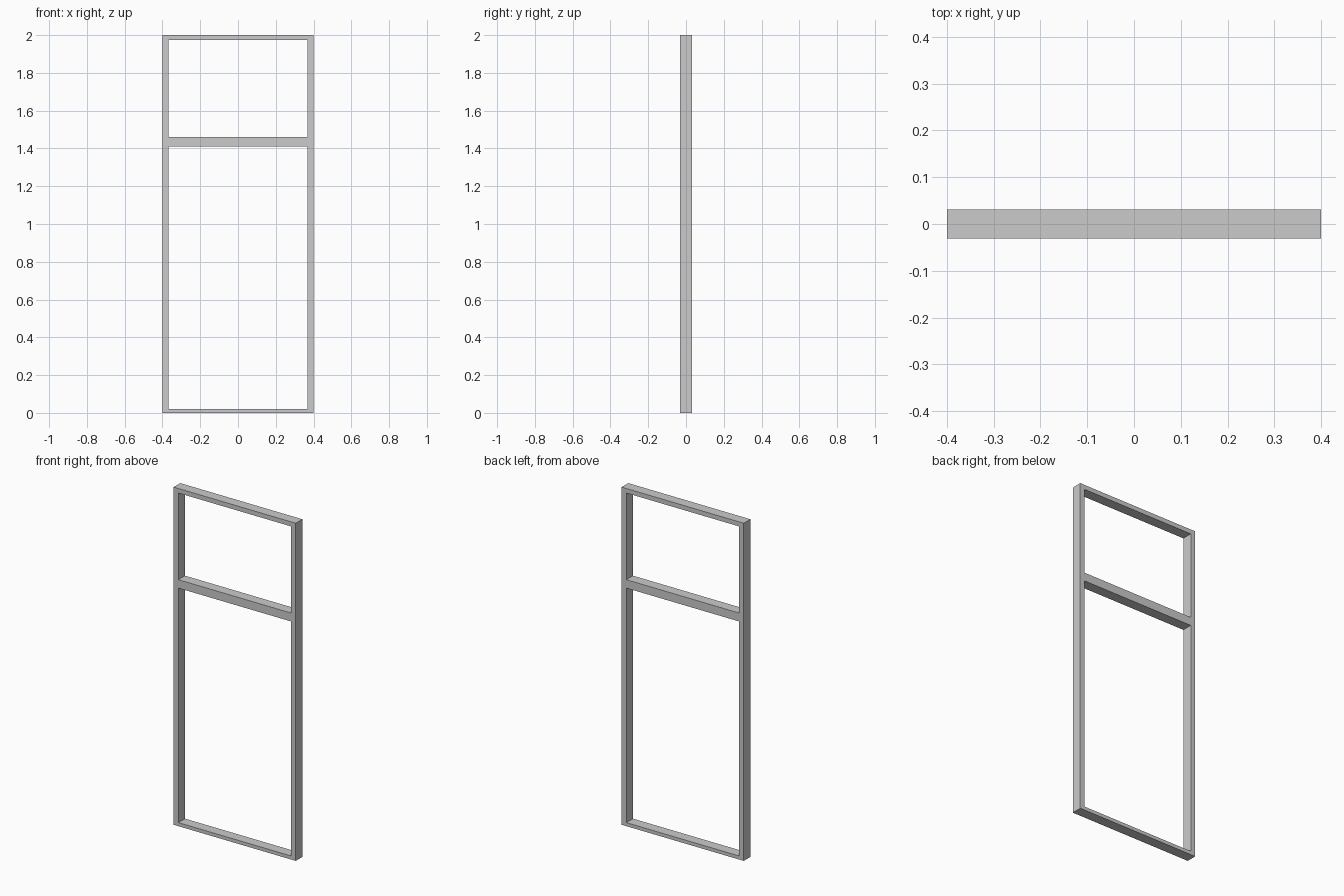
import bpy, bmesh

if "Cube" in bpy.data.objects:
    bpy.data.objects.remove(bpy.data.objects["Cube"])

DEPTH = 0.062
xs = [-0.4, -0.369, 0.369, 0.4]             # stile edges
zs = [0.0, 0.021, 1.41, 1.46, 1.973, 2.0]   # sill, transom and head edges

bm = bmesh.new()

# Front face of the frame: a grid of cells with the two openings left out
grid = [[bm.verts.new((x, -DEPTH / 2, z)) for x in xs] for z in zs]
for r in range(len(zs) - 1):
    for c in range(len(xs) - 1):
        if c == 1 and r in (1, 3):
            continue
        bm.faces.new((grid[r][c], grid[r][c + 1], grid[r + 1][c + 1], grid[r + 1][c]))

# Give the frame its depth, keeping the front face
ext = bmesh.ops.extrude_face_region(bm, geom=bm.faces[:], use_keep_orig=True)
moved = [v for v in ext["geom"] if isinstance(v, bmesh.types.BMVert)]
bmesh.ops.translate(bm, verts=moved, vec=(0, DEPTH, 0))
bmesh.ops.recalc_face_normals(bm, faces=bm.faces[:])

mesh = bpy.data.meshes.new("window_frame")
bm.to_mesh(mesh)
bm.free()
frame = bpy.data.objects.new("window_frame", mesh)
bpy.context.collection.objects.link(frame)
